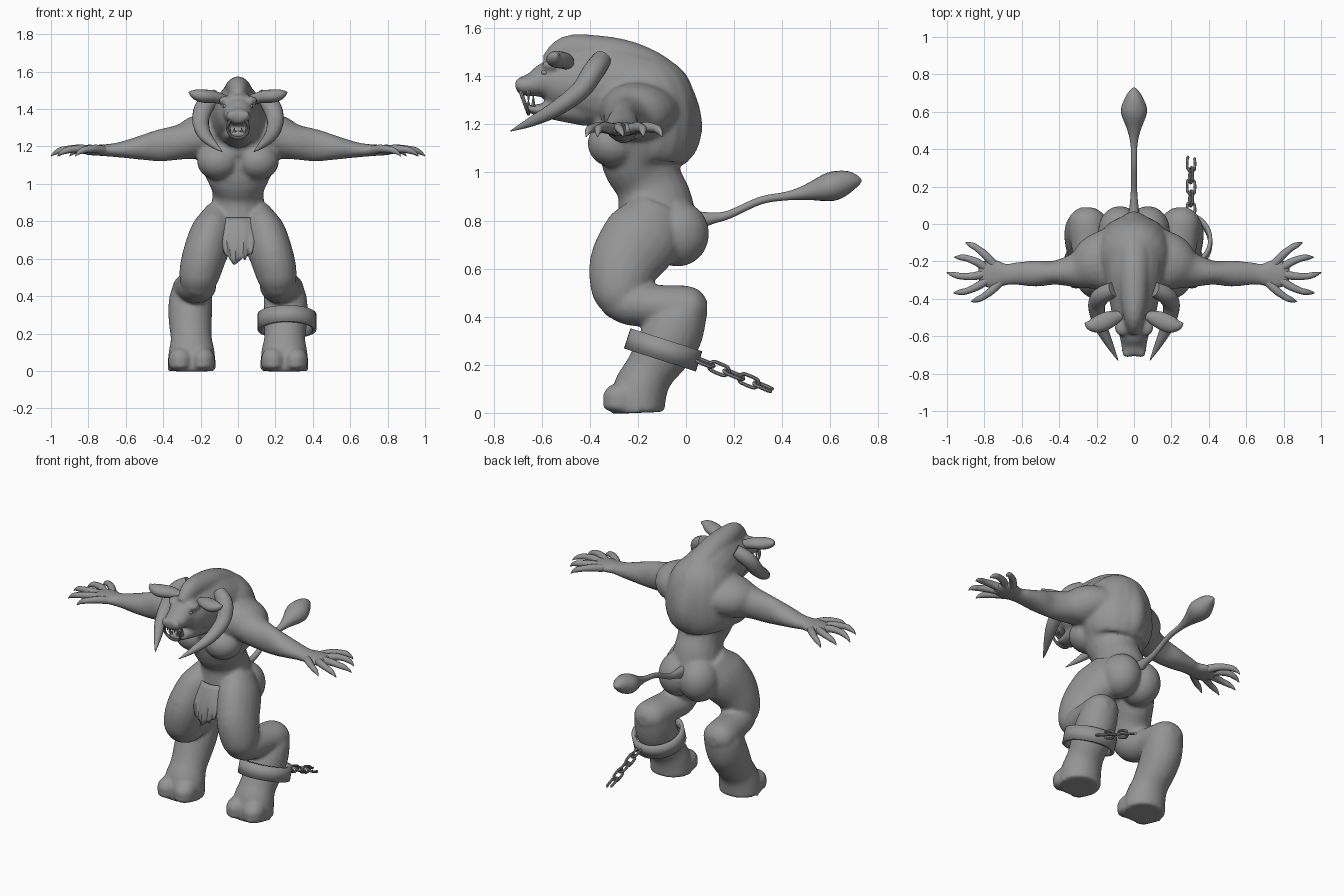
import bpy, bmesh, math, random
from mathutils import Vector, Matrix

random.seed(4)
if "Cube" in bpy.data.objects:
    bpy.data.objects.remove(bpy.data.objects["Cube"])

grey = bpy.data.materials.new("clay_grey")
grey.use_nodes = True
COLOUR = (0.3, 0.3, 0.3, 1)
grey.diffuse_color = COLOUR
grey.node_tree.nodes["Principled BSDF"].inputs["Base Color"].default_value = COLOUR
X, Y, Z = Vector((1, 0, 0)), Vector((0, 1, 0)), Vector((0, 0, 1))


def smooth_path(pts, k):
    """Catmull-Rom through the points, radii included."""
    p = [pts[0]] + list(pts) + [pts[-1]]
    out = []
    for i in range(1, len(p) - 2):
        for j in range(k):
            t = j / k
            out.append([0.5 * (2 * b + (c - a) * t + (2 * a - 5 * b + 4 * c - d) * t * t
                               + (3 * b - a - 3 * c + d) * t ** 3)
                        for a, b, c, d in zip(p[i - 1], p[i], p[i + 1], p[i + 2])])
    return out + [list(pts[-1])]


def tube(bm, pts, ref=X, side=1, n=20, k=4):
    """Loft of ellipses: each point is x, y, z, radius along ref, radius across."""
    path = smooth_path(pts, k)
    centres = [Vector((p[0] * side, p[1], p[2])) for p in path]
    rings = []
    for i, c in enumerate(centres):
        t = (centres[min(i + 1, len(path) - 1)] - centres[max(i - 1, 0)]).normalized()
        u = (ref - t * ref.dot(t)).normalized()
        v = t.cross(u)
        ra, rb = max(path[i][3], 0.002), max(path[i][4], 0.002)
        rings.append([bm.verts.new(c + u * ra * math.cos(a) + v * rb * math.sin(a))
                      for a in (2 * math.pi * j / n for j in range(n))])
    for a, b in zip(rings, rings[1:]):
        for j in range(n):
            bm.faces.new((a[j], a[(j + 1) % n], b[(j + 1) % n], b[j]))
    bm.faces.new(rings[0][::-1])
    bm.faces.new(rings[-1])


def ball(bm, loc, radii):
    m = Matrix.Translation(loc) @ Matrix.Diagonal((*radii, 1))
    bmesh.ops.create_uvsphere(bm, u_segments=20, v_segments=12, radius=1, matrix=m)


def finish(bm, name, voxel=0):
    bmesh.ops.recalc_face_normals(bm, faces=bm.faces)
    mesh = bpy.data.meshes.new(name)
    bm.to_mesh(mesh)
    bm.free()
    ob = bpy.data.objects.new(name, mesh)
    bpy.context.collection.objects.link(ob)
    mesh.materials.append(grey)
    if voxel:
        r = ob.modifiers.new("fuse", "REMESH")
        r.mode, r.voxel_size, r.use_smooth_shade = "VOXEL", voxel, True
        s = ob.modifiers.new("soften", "SMOOTH")
        s.factor, s.iterations = 0.5, 7
    else:
        bpy.ops.object.select_all(action="DESELECT")
        ob.select_set(True)
        bpy.context.view_layer.objects.active = ob
        bpy.ops.object.shade_smooth_by_angle(angle=math.radians(40))
    return ob


# Body: torso, neck, head, jaw and crest fused into one skin
body = bmesh.new()
tube(body, [(0, -.12, .68, .10, .10), (0, -.12, .78, .16, .16), (0, -.13, .88, .145, .155),
            (0, -.155, .96, .138, .142), (0, -.19, 1.04, .175, .16), (0, -.175, 1.12, .215, .21),
            (0, -.17, 1.22, .22, .22), (0, -.18, 1.32, .2, .21), (0, -.2, 1.4, .16, .17),
            (0, -.22, 1.47, .08, .1)])
tube(body, [(0, -.1, 1.32, .17, .15), (0, -.28, 1.35, .155, .18), (0, -.42, 1.365, .13, .155),
            (0, -.52, 1.37, .11, .115), (0, -.585, 1.38, .082, .08), (0, -.64, 1.365, .07, .05),
            (0, -.69, 1.357, .06, .038), (0, -.705, 1.355, .04, .022)])
tube(body, [(0, -.42, 1.27, .09, .08), (0, -.54, 1.26, .072, .045), (0, -.62, 1.26, .06, .024),
            (0, -.665, 1.27, .04, .014)])
tube(body, [(0, -.575, 1.45, .035, .04), (0, -.5, 1.495, .055, .07), (0, -.4, 1.505, .07, .068),
            (0, -.25, 1.48, .08, .07), (0, -.12, 1.42, .085, .07), (0, -.04, 1.33, .085, .07),
            (0, -.01, 1.2, .08, .078), (0, -.03, 1.1, .07, .07), (0, -.06, 1.05, .03, .03)])

for s in (-1, 1):
    # Muscle masses: chest, buttocks, brow, nostrils
    ball(body, (s * .105, -.3, 1.12), (.115, .11, .1))
    ball(body, (s * .075, -.035, .745), (.118, .132, .137))
    ball(body, (s * .065, -.555, 1.445), (.04, .045, .025))
    ball(body, (s * .035, -.69, 1.365), (.03, .025, .028))
    # Arm to the palm
    tube(body, [(.06, -.18, 1.26, .18, .11), (.2, -.21, 1.25, .155, .122), (.3, -.245, 1.225, .1, .095),
                (.42, -.26, 1.205, .065, .086), (.52, -.265, 1.193, .07, .065),
                (.62, -.265, 1.183, .062, .044), (.68, -.27, 1.18, .058, .035),
                (.74, -.268, 1.18, .078, .03), (.8, -.265, 1.18, .072, .026),
                (.835, -.265, 1.18, .04, .012)], Y, s)
    # Thigh, calf, shin and hoof
    tube(body, [(.1, -.12, .86, .07, .1), (.13, -.17, .75, .115, .16), (.175, -.25, .63, .118, .15),
                (.205, -.275, .52, .11, .125), (.212, -.275, .45, .09, .09),
                (.212, -.27, .41, .045, .045)], X, s)
    tube(body, [(.21, -.33, .47, .07, .06), (.215, -.24, .455, .1, .09), (.235, -.12, .445, .1, .088),
                (.248, -.01, .435, .105, .095), (.25, .05, .435, .09, .08),
                (.25, .088, .435, .04, .035)], X, s)
    tube(body, [(.25, .0, .47, .08, .07), (.25, -.01, .42, .11, .1), (.255, -.05, .34, .118, .125),
                (.255, -.095, .26, .115, .12), (.25, -.15, .175, .11, .105),
                (.248, -.185, .11, .122, .112), (.248, -.2, .05, .128, .115),
                (.248, -.2, 0, .128, .112)], X, s)
    for toe in (-.06, .06):
        ball(body, (s * (.248 + toe), -.27, .062), (.066, .077, .065))
        ball(body, (s * (.248 + toe), -.27, .03), (.066, .077, .03))
finish(body, "body", 0.011)

# Hands: clawed fingers fanning from each palm
FINGERS = [((.75, -.215), (.9, -.1)), ((.79, -.235), (.96, -.178)), ((.8, -.267), (1, -.26)),
           ((.785, -.3), (.965, -.368)), ((.715, -.31), (.87, -.415))]
for s, label in ((-1, "right"), (1, "left")):
    hand = bmesh.new()
    for (x0, y0), (x1, y1) in FINGERS:
        pts = []
        for f, z, r in ((0, 1.18, .024), (.3, 1.188, .022), (.6, 1.184, .018),
                        (.75, 1.178, .017), (.9, 1.165, .01), (1, 1.148, .002)):
            bow = .018 * math.sin(f * math.pi) * (1 if y0 > -.26 else -1)
            pts.append((x0 + (x1 - x0) * f, y0 + (y1 - y0) * f + bow, z, r, r))
        tube(hand, pts, Z, s, 10, 3)
    finish(hand, label + "_fingers")

    # Ear, tusk and eye
    ear = bmesh.new()
    tube(ear, [(.07, -.49, 1.45, .025, .025), (.13, -.51, 1.465, .045, .033),
               (.19, -.535, 1.47, .047, .035), (.235, -.54, 1.48, .03, .025),
               (.262, -.53, 1.49, .004, .004)], Y, s)
    finish(ear, label + "_ear")
    tusk = bmesh.new()
    tube(tusk, [(.11, -.35, 1.47, .04, .04), (.175, -.385, 1.42, .05, .045), (.2, -.44, 1.34, .045, .04),
                (.18, -.54, 1.265, .036, .033), (.13, -.645, 1.21, .02, .02),
                (.085, -.73, 1.172, .002, .002)], X, s, 16)
    finish(tusk, label + "_tusk")
    eye = bmesh.new()
    ball(eye, (s * .066, -.587, 1.415), (.014, .014, .012))
    finish(eye, label + "_eye")

# Teeth
teeth = bmesh.new()
for s in (-1, 1):
    for x, y, z, rise in ((.045, -.635, 1.275, .045), (.02, -.655, 1.275, .025),
                          (.05, -.655, 1.34, -.045), (.02, -.68, 1.335, -.025)):
        tube(teeth, [(x, y, z, .009, .009), (x, y, z + rise, .002, .002)], X, s, 8, 2)
finish(teeth, "teeth")

# Nose ring
ring = bmesh.new()
R = .056
tube(ring, [(R * math.sin(a), -.695 + .02 * (1 - math.cos(a)), 1.3 + R * math.cos(a), .008, .008)
            for a in (2 * math.pi * i / 16 for i in range(17))], Y, 1, 8, 2)
finish(ring, "nose_ring")

# Tail with its bulb
tail = bmesh.new()
tube(tail, [(0, .04, .8, .03, .04), (0, .11, .81, .022, .024), (0, .18, .825, .017, .017),
            (0, .31, .883, .016, .016), (0, .42, .902, .018, .018), (0, .5, .917, .035, .032),
            (0, .6, .94, .07, .06), (0, .67, .96, .05, .048), (0, .715, .965, .022, .022),
            (0, .73, .965, .003, .003)])
finish(tail, "tail")

# Loincloth: tapering sheet with a ragged hem
cloth = bmesh.new()
COLS, ROWS = 12, 8
hem = [random.uniform(0, .05) + .09 * abs(2 * i / COLS - 1) for i in range(COLS + 1)]
grid = []
for j in range(ROWS + 1):
    f = j / ROWS
    grid.append([cloth.verts.new(((2 * i / COLS - 1) * (.112 - .035 * f),
                                  -.298 - .055 * math.sin(f * 2) + .05 * (2 * i / COLS - 1) ** 2 * (1 - f)
                                  + .006 * math.cos(i * 1.9) * f,
                                  .82 - f * (.285 - hem[i]))) for i in range(COLS + 1)])
for a, b in zip(grid, grid[1:]):
    for i in range(COLS):
        cloth.faces.new((a[i], a[i + 1], b[i + 1], b[i]))
finish(cloth, "loincloth").modifiers.new("thickness", "SOLIDIFY").thickness = .012

# Shackle on the left leg
cuff = bmesh.new()
bmesh.ops.create_cone(cuff, cap_ends=False, segments=40, radius1=.157, radius2=.157, depth=.088,
                      matrix=Matrix.Translation((.262, -.095, .262)) @ Matrix.Rotation(-.31, 4, "X"))
wall = finish(cuff, "shackle").modifiers.new("wall", "SOLIDIFY")
wall.thickness, wall.offset = .022, -1

# Chain: stadium links turned alternately, the last one broken open
chain = bmesh.new()
for i in range(5):
    m = (Matrix.Translation((.305, .075 + i * .062, .21 - i * .0255)) @ Matrix.Rotation(-.39, 4, "X")
         @ Matrix.Rotation(math.pi / 2 * (i % 2) + .35, 4, "Y"))
    pts = []
    for j in range(13 if i < 4 else 10):
        a = 2 * math.pi * j / 12 + 2.3
        p = m @ Vector((.022 * math.cos(a), .025 * math.sin(a) + math.copysign(.018, math.sin(a)), 0))
        pts.append((*p, .008, .008))
    tube(chain, pts, m.to_3x3() @ Z, 1, 8, 2)
finish(chain, "chain")
